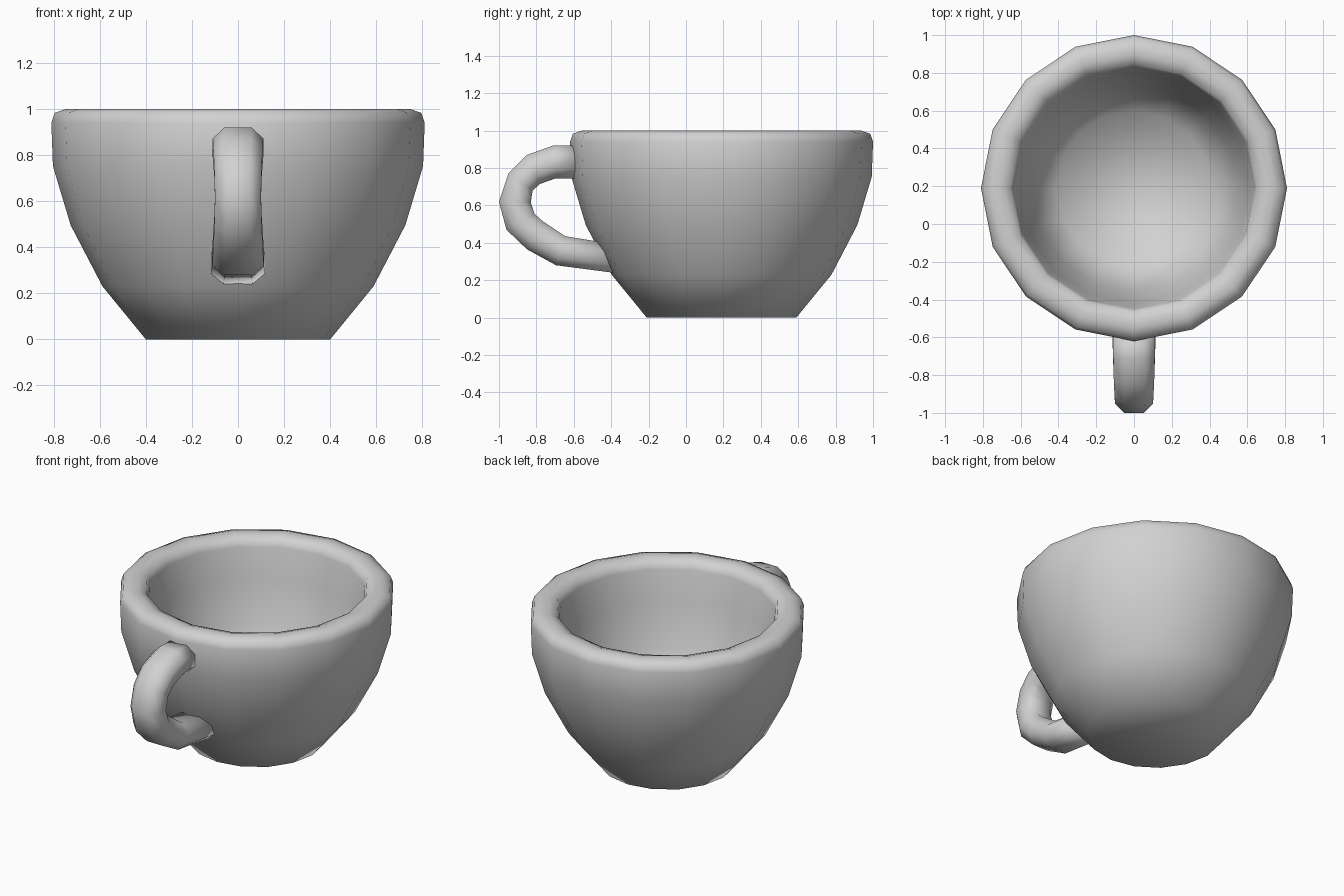
import bpy, bmesh, math

if "Cube" in bpy.data.objects:
    bpy.data.objects.remove(bpy.data.objects["Cube"])

grey = bpy.data.materials.new("light_grey")
grey.diffuse_color = (0.64, 0.64, 0.64, 1)
grey.use_nodes = True
grey.node_tree.nodes["Principled BSDF"].inputs["Base Color"].default_value = grey.diffuse_color


def finish(bm, name):
    """Turn a bmesh into a smooth shaded grey object."""
    bmesh.ops.recalc_face_normals(bm, faces=bm.faces[:])
    for f in bm.faces:
        f.smooth = True
    mesh = bpy.data.meshes.new(name)
    bm.to_mesh(mesh)
    bm.free()
    mesh.materials.append(grey)
    obj = bpy.data.objects.new(name, mesh)
    bpy.context.collection.objects.link(obj)
    return obj


def skin(bm, rings):
    """Bridge successive closed rings of vertices with quads."""
    n = len(rings[0])
    for a, b in zip(rings, rings[1:]):
        for i in range(n):
            j = (i + 1) % n
            bm.faces.new((a[i], a[j], b[j], b[i]))


# Cup: 16-sided lathe, outer wall, rounded rim, inner wall
SIDES, CUP_Y = 16, 0.19
profile = [(0.40, 0), (0.588, 0.23), (0.726, 0.495), (0.803, 0.752),
           (0.81, 0.94), (0.795, 0.983), (0.745, 1.0), (0.705, 1.0),
           (0.655, 0.983), (0.64, 0.94), (0.61, 0.75), (0.545, 0.48),
           (0.41, 0.18)]
bm = bmesh.new()
rings = []
for r, z in profile:
    rings.append([bm.verts.new((r * math.cos(2 * math.pi * i / SIDES),
                                CUP_Y + r * math.sin(2 * math.pi * i / SIDES), z))
                  for i in range(SIDES)])
skin(bm, rings)
bm.faces.new(rings[0])   # underside
bm.faces.new(rings[-1])  # inner floor
finish(bm, "cup")

# Handle: octagonal tube; each station has outer (y, z), inner (y, z), half width
stations = [((-0.59, 0.92), (-0.59, 0.745), 0.11),
            ((-0.71, 0.92), (-0.695, 0.745), 0.11),
            ((-0.85, 0.87), (-0.78, 0.715), 0.107),
            ((-0.95, 0.77), (-0.82, 0.68), 0.103),
            ((-1.0, 0.62), (-0.83, 0.615), 0.10),
            ((-0.96, 0.47), (-0.81, 0.555), 0.103),
            ((-0.85, 0.365), (-0.765, 0.515), 0.107),
            ((-0.695, 0.28), (-0.645, 0.435), 0.112),
            ((-0.39, 0.24), (-0.46, 0.405), 0.118)]
bm = bmesh.new()
rings = []
for (yo, zo), (yi, zi), w in stations:
    ring = []
    for x, t in [(0.53, 0), (1, 0.28), (1, 0.72), (0.53, 1),
                 (-0.53, 1), (-1, 0.72), (-1, 0.28), (-0.53, 0)]:
        ring.append(bm.verts.new((x * w, yo + (yi - yo) * t, zo + (zi - zo) * t)))
    rings.append(ring)
skin(bm, rings)
bm.faces.new(rings[0])
bm.faces.new(rings[-1])
finish(bm, "handle")
